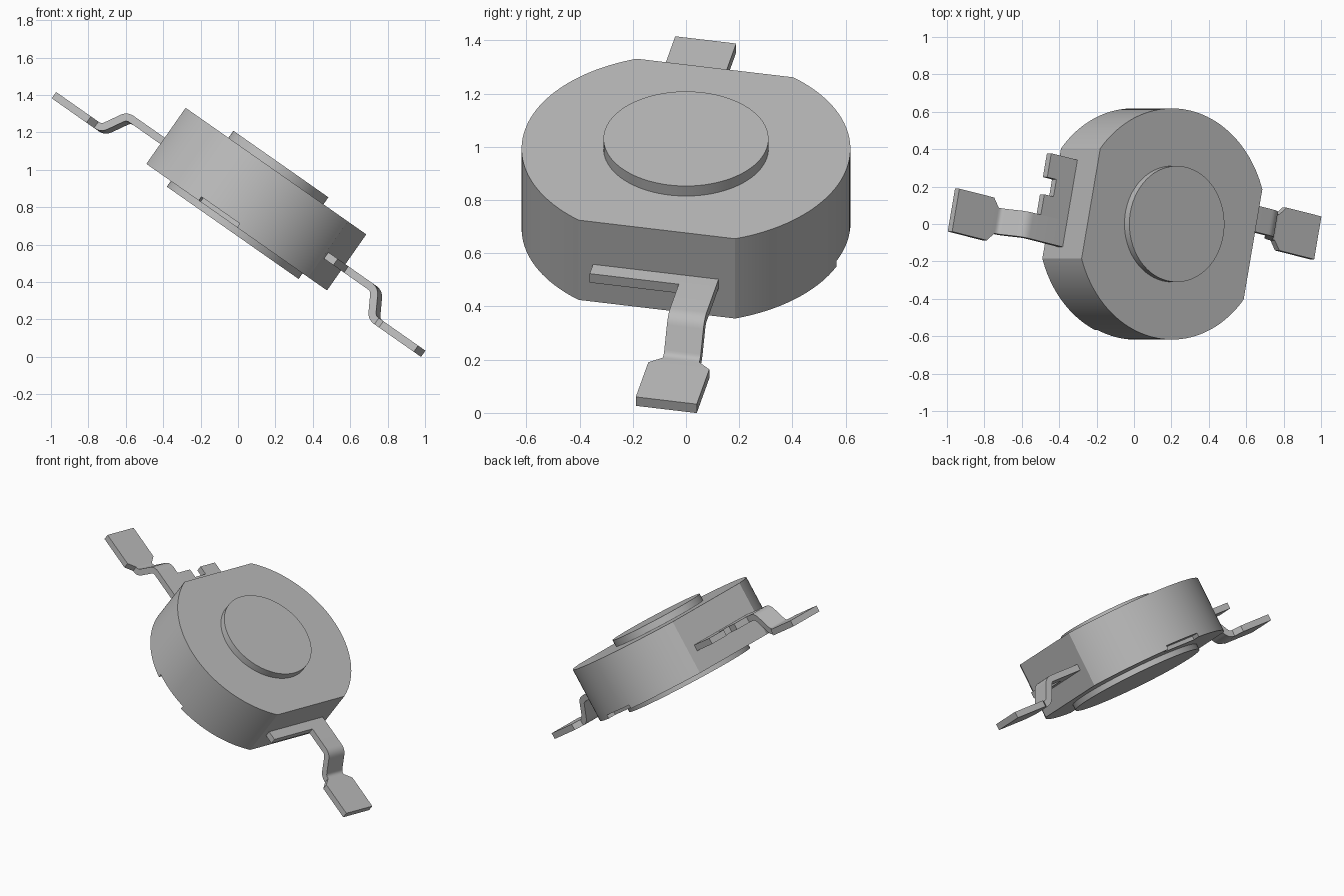
import bpy, bmesh, math
from mathutils import Matrix, Vector

if "Cube" in bpy.data.objects:
    bpy.data.objects.remove(bpy.data.objects["Cube"])

grey = bpy.data.materials.new("plain_grey")
grey.use_nodes = True
grey.diffuse_color = (0.5, 0.5, 0.5, 1)
grey.node_tree.nodes["Principled BSDF"].inputs["Base Color"].default_value = (0.5, 0.5, 0.5, 1)

# The whole component is tilted and turned about its own axis
PLACE = (Matrix.Translation((0.098, 0, 0.843))
         @ Matrix.Rotation(math.radians(35), 4, 'Y')
         @ Matrix.Rotation(math.radians(-11.7), 4, 'Z'))
HALF_TURN = Matrix.Rotation(math.pi, 4, 'Z')
R, FLAT, HALF_H = 0.618, 0.54, 0.183
LEAD_TOP, LEAD_BOTTOM, LEAD_Y = -0.012, -0.053, 0.167


def finish(name, bm, turn=Matrix()):
    bmesh.ops.recalc_face_normals(bm, faces=bm.faces)
    bm.transform(PLACE @ turn)
    mesh = bpy.data.meshes.new(name)
    bm.to_mesh(mesh)
    bm.free()
    mesh.materials.append(grey)
    ob = bpy.data.objects.new(name, mesh)
    bpy.context.collection.objects.link(ob)
    return ob


def smooth(ob):
    bpy.ops.object.select_all(action='DESELECT')
    ob.select_set(True)
    bpy.context.view_layer.objects.active = ob
    bpy.ops.object.shade_smooth_by_angle(angle=math.radians(30))


def prism(name, outline, z0, z1, turn=Matrix()):
    bm = bmesh.new()
    face = bm.faces.new([bm.verts.new((x, y, z0)) for x, y in outline])
    new = bmesh.ops.extrude_face_region(bm, geom=[face])["geom"]
    bmesh.ops.translate(bm, vec=(0, 0, z1 - z0),
                        verts=[v for v in new if isinstance(v, bmesh.types.BMVert)])
    return finish(name, bm, turn)


def circle(radius, n=96):
    return [(radius * math.cos(math.tau * i / n), radius * math.sin(math.tau * i / n))
            for i in range(n)]


# Round housing with two flats
start = math.acos(FLAT / R)
arc = [start + (math.pi - 2 * start) * i / 48 for i in range(49)]
outline = [(R * math.cos(a), R * math.sin(a)) for a in arc]
outline += [(-x, -y) for x, y in outline]
body = prism("housing", outline, -HALF_H, HALF_H)

# Shallow slots in the lower rim
for side, turn in (("front", Matrix()), ("back", HALF_TURN)):
    cutter = prism(side + "_slot_cutter",
                   [(-0.128, -0.7), (0.128, -0.7), (0.128, -0.545), (-0.128, -0.545)],
                   -0.25, -0.158, turn)
    cutter.hide_render = True
    cutter.hide_set(True)
    cut = body.modifiers.new("slot", 'BOOLEAN')
    cut.operation = 'DIFFERENCE'
    cut.solver = 'EXACT'
    cut.object = cutter
bpy.ops.object.select_all(action='DESELECT')
bpy.context.view_layer.objects.active = body
body.select_set(True)
for mod in list(body.modifiers):
    bpy.ops.object.modifier_apply(modifier=mod.name)
for ob in [o for o in bpy.data.objects if o.name.endswith("_cutter")]:
    bpy.data.objects.remove(ob)
smooth(body)

# Lens disc on top and base disc below
smooth(prism("lens_disc", circle(0.31), HALF_H - 0.02, 0.229))
smooth(prism("base_disc", circle(0.43), -0.22, -HALF_H + 0.02))


def lead_path():
    """Centre line of the bent lead with rounded corners."""
    ends = Vector((0.5, -0.0325)), Vector((1.172, -0.1655))
    bends = Vector((0.79, -0.0325)), Vector((0.868, -0.1655))
    pts = [ends[0]]
    for before, p, after in ((ends[0], bends[0], bends[1]), (bends[0], bends[1], ends[1])):
        a = p + (before - p).normalized() * 0.03
        b = p + (after - p).normalized() * 0.03
        for i in range(6):
            t = i / 5
            pts.append(a * (1 - t) ** 2 + p * 2 * t * (1 - t) + b * t ** 2)
    for x in (0.9, 0.94):
        pts.append(Vector((x, ends[1].y)))
    return sorted(pts + [ends[1]], key=lambda q: q.x)


def lead(name, turn):
    pts = lead_path()
    bm = bmesh.new()
    rings = []
    for i, p in enumerate(pts):
        into = (p - pts[max(i - 1, 0)]).normalized()
        out = (pts[min(i + 1, len(pts) - 1)] - p).normalized()
        along = (into + out).normalized()
        normal = Vector((-along.y, along.x)) * 0.0205
        half = 0.117 if p.x > 0.93 else 0.07
        rings.append([bm.verts.new((p.x + s * normal.x, LEAD_Y + w * half, p.y + s * normal.y))
                      for w, s in ((-1, -1), (1, -1), (1, 1), (-1, 1))])
    for a, b in zip(rings, rings[1:]):
        for k in range(4):
            bm.faces.new((a[k], a[k - 1], b[k - 1], b[k]))
    bm.faces.new(rings[0])
    bm.faces.new(rings[-1])
    smooth(finish(name, bm, turn))


lead("left_lead", Matrix())
lead("right_lead", HALF_TURN)

# Side bars of the leads: one plain, one toothed
inner, edge = 0.5, LEAD_Y - 0.07
prism("left_lead_bar", [(inner, -0.245), (0.602, -0.245), (0.602, edge), (inner, edge)],
      LEAD_BOTTOM, LEAD_TOP)
prism("right_lead_bar",
      [(inner, -0.238), (0.714, -0.238), (0.714, -0.108), (0.653, -0.108),
       (0.653, -0.014), (0.714, -0.014), (0.714, edge), (inner, edge)],
      LEAD_BOTTOM, LEAD_TOP, HALF_TURN)
